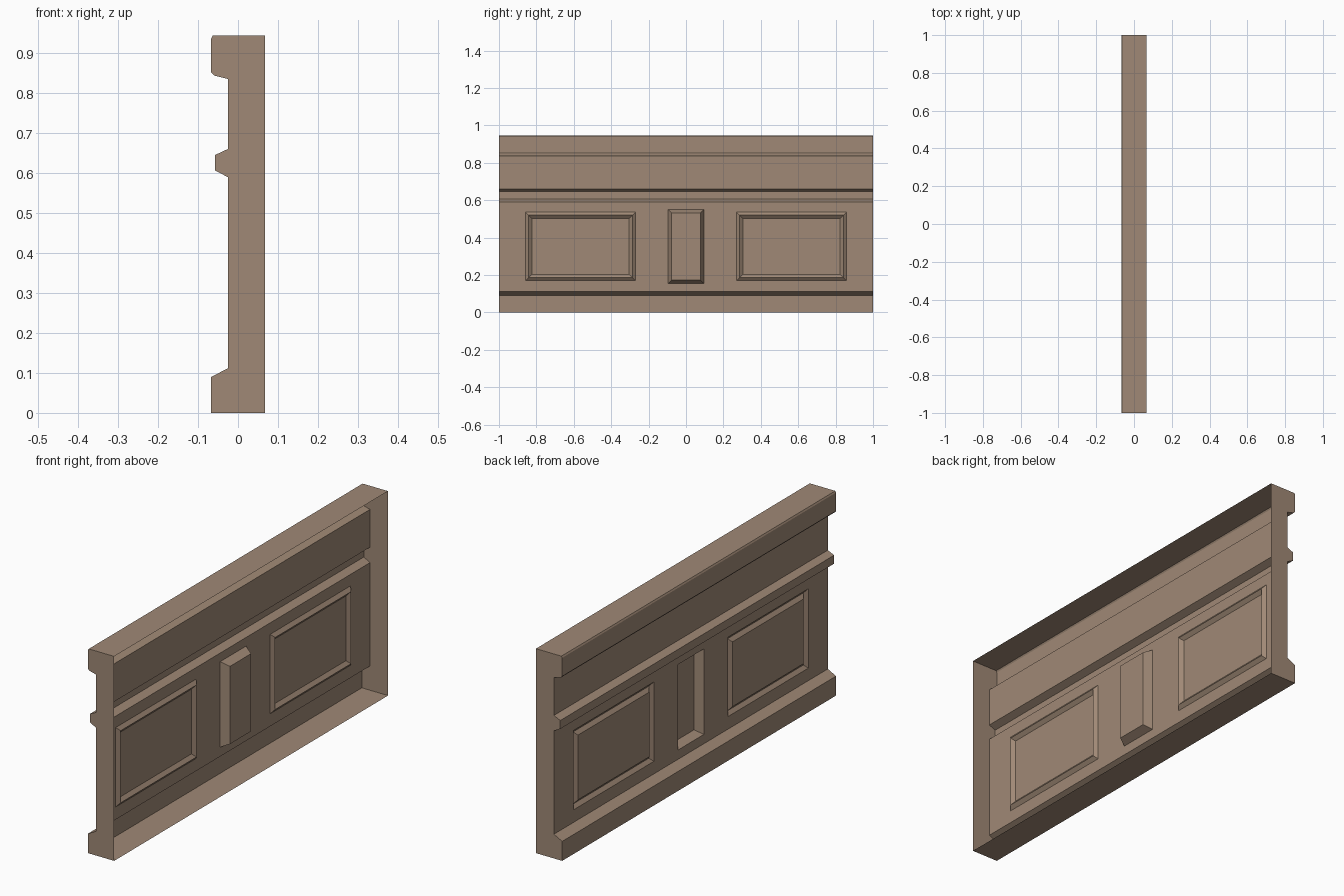
import bpy

if "Cube" in bpy.data.objects:
    bpy.data.objects.remove(bpy.data.objects["Cube"])

# single stone-brown colour
mat = bpy.data.materials.new("warm stone")
mat.diffuse_color = (0.35, 0.25, 0.18, 1)
mat.use_nodes = True
mat.node_tree.nodes["Principled BSDF"].inputs["Base Color"].default_value = mat.diffuse_color

WALL = -0.025               # x of the main wall surface
Z_LOW, Z_HIGH = 0.112, 0.59  # panelled band of the wall


def make(name, faces):
    """One object from a list of polygons given as corner points."""
    verts, index = [], []
    for f in faces:
        index.append(list(range(len(verts), len(verts) + len(f))))
        verts += f
    me = bpy.data.meshes.new(name)
    me.from_pydata(verts, [], index)
    me.materials.append(mat)
    ob = bpy.data.objects.new(name, me)
    bpy.context.collection.objects.link(ob)
    return ob


def rect(x, y0, y1, z0, z1):
    """Rectangle facing -x."""
    return [(x, y0, z0), (x, y0, z1), (x, y1, z1), (x, y1, z0)]


def nested(rects):
    """Rings joining successive rectangles, closed by the last one."""
    faces = []
    for a, b in zip(rects, rects[1:]):
        for i in range(4):
            j = (i + 1) % 4
            faces.append([a[i], a[j], b[j], b[i]])
    return faces + [rects[-1]]


# hollow shell swept along y; the back (+x) is open
profile = [(0.067, 0.945), (-0.063, 0.945), (-0.067, 0.938), (-0.067, 0.853),
           (-0.06, 0.845), (WALL, 0.836), (WALL, 0.661), (-0.057, 0.646),
           (-0.057, 0.607), (WALL, Z_HIGH), (WALL, Z_LOW), (-0.067, 0.09),
           (-0.067, 0), (0.067, 0)]
shell = []
for (px, pz), (qx, qz) in zip(profile, profile[1:]):
    if (pz, qz) == (Z_HIGH, Z_LOW):
        continue            # the panelled band is built below
    shell.append([(px, -1, pz), (px, 1, pz), (qx, 1, qz), (qx, -1, qz)])
shell.append([(x, -1, z) for x, z in profile])
shell.append([(x, 1, z) for x, z in reversed(profile)])
make("parapet_shell", shell)

# flat wall around the panels
SIDE = (0.27, 0.858, 0.17, 0.537)
MID = (-0.095, 0.095, 0.155, 0.55)
LEFT = (-SIDE[1], -SIDE[0], SIDE[2], SIDE[3])
wall, y = [], -1
for y0, y1, z0, z1 in (LEFT, MID, SIDE):
    wall += [rect(WALL, y, y0, Z_LOW, Z_HIGH),
             rect(WALL, y0, y1, Z_LOW, z0),
             rect(WALL, y0, y1, z1, Z_HIGH)]
    y = y1
wall.append(rect(WALL, y, 1, Z_LOW, Z_HIGH))
make("wall_face", wall)


def inset(r, d):
    return (r[0] + d, r[1] - d, r[2] + d, r[3] - d)


# side panels framed by a V groove
for name, r in (("left_panel", LEFT), ("right_panel", SIDE)):
    make(name, nested([rect(WALL, *r),
                       rect(-0.011, *inset(r, 0.017)),
                       rect(WALL, *inset(r, 0.034))]))

# sunken centre panel with sloped sides
make("centre_recess", nested([rect(WALL, *MID), rect(0.013, *inset(MID, 0.018))]))
